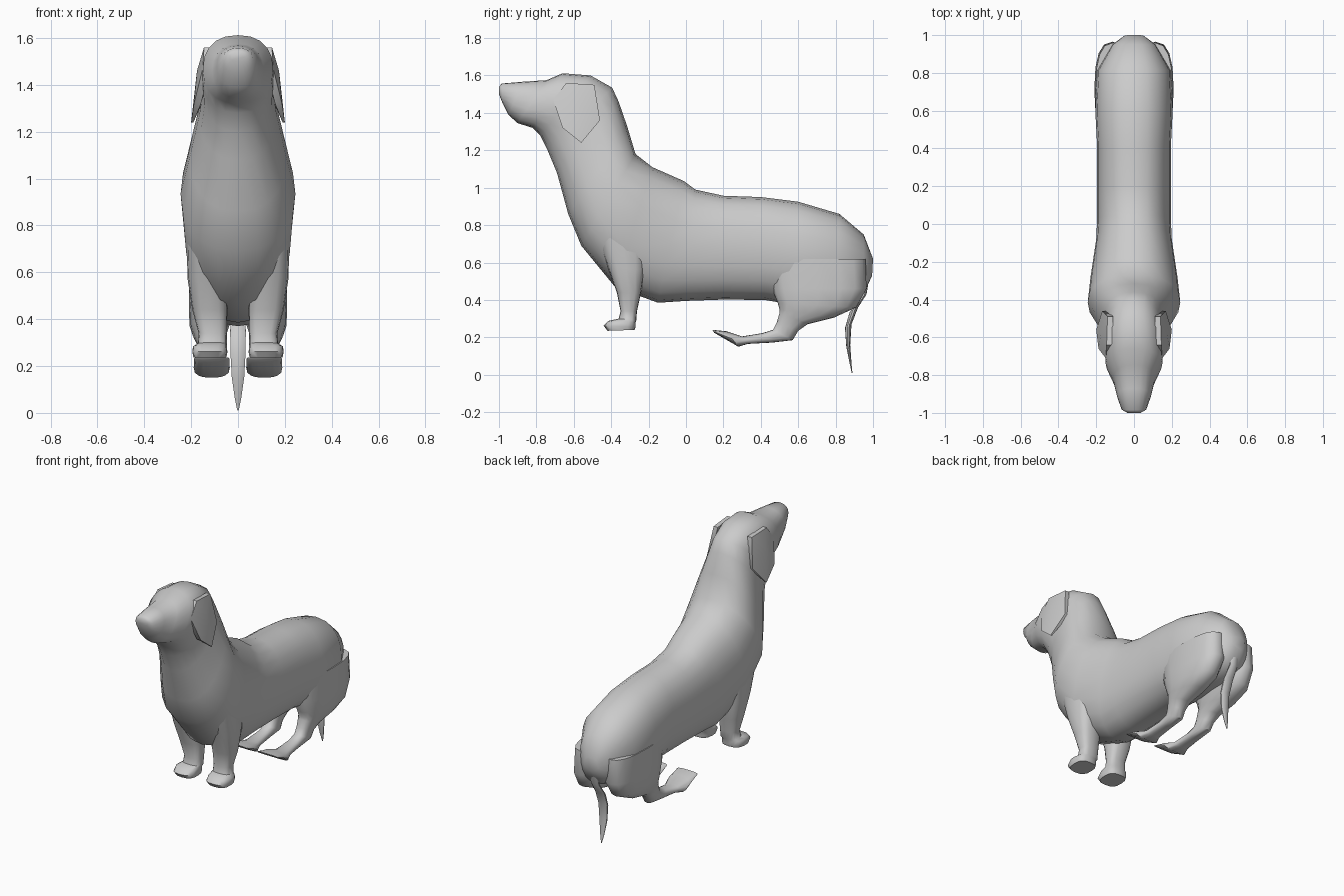
import bpy, bmesh, math


def finish(name, bm, mirrored, angle):
    bmesh.ops.recalc_face_normals(bm, faces=bm.faces)
    mesh = bpy.data.meshes.new(name)
    bm.to_mesh(mesh)
    bm.free()
    ob = bpy.data.objects.new(name, mesh)
    bpy.context.collection.objects.link(ob)
    bpy.ops.object.select_all(action='DESELECT')
    ob.select_set(True)
    bpy.context.view_layer.objects.active = ob
    bpy.ops.object.shade_smooth_by_angle(angle=math.radians(angle))
    if mirrored:
        ob.modifiers.new("Mirror", 'MIRROR')
    return ob


def power(v, n):
    return math.copysign(abs(v) ** (2 / n), v)


def loft(name, sections, n=2.2, sides=16, mirrored=False, angle=50):
    """Each section: y,z of one profile edge, y,z of the other, centre x, half width."""
    bm = bmesh.new()
    rings = []
    for ya, za, yb, zb, cx, w in sections:
        ring = []
        for i in range(sides):
            a = 2 * math.pi * i / sides
            c, s = power(math.cos(a), n), power(math.sin(a), n)
            ring.append(bm.verts.new((cx + w * s,
                                      (ya + yb) / 2 + (ya - yb) / 2 * c,
                                      (za + zb) / 2 + (za - zb) / 2 * c)))
        rings.append(ring)
    for r, q in zip(rings, rings[1:]):
        for i in range(sides):
            j = (i + 1) % sides
            bm.faces.new((r[i], r[j], q[j], q[i]))
    bm.faces.new(rings[0])
    bm.faces.new(rings[-1])
    return finish(name, bm, mirrored, angle)


# Body, neck and head: one skin from rump to nose
loft("body", [
    (1.00, .62, .995, .53, 0, .05),
    (.95, .75, .95, .43, 0, .115),
    (.82, .86, .80, .38, 0, .195),
    (.60, .925, .60, .37, 0, .205),
    (.40, .95, .42, .40, 0, .195),
    (.20, .957, .20, .402, 0, .195),
    (.05, .99, .00, .395, 0, .195),
    (-.01, 1.035, -.15, .385, 0, .20),
    (-.18, 1.11, -.38, .47, 0, .23),
    (-.27, 1.18, -.56, .69, 0, .245),
    (-.315, 1.33, -.63, .86, 0, .205),
    (-.36, 1.46, -.69, 1.08, 0, .165),
    (-.395, 1.535, -.74, 1.20, 0, .15),
    (-.51, 1.60, -.78, 1.28, 0, .155),
    (-.66, 1.612, -.82, 1.32, 0, .15),
    (-.745, 1.575, -.90, 1.345, 0, .11),
    (-.87, 1.567, -.95, 1.39, 0, .09),
    (-.985, 1.557, -.98, 1.45, 0, .065),
    (-1.0, 1.54, -1.0, 1.50, 0, .035),
], n=2.3, sides=20)

# Front legs with flat paws
loft("front_leg", [
    (-.48, .75, -.20, .75, .13, .09),
    (-.42, .58, -.22, .56, .13, .085),
    (-.37, .44, -.24, .44, .12, .075),
    (-.35, .34, -.262, .34, .108, .06),
    (-.36, .30, -.266, .29, .11, .062),
    (-.415, .288, -.27, .28, .12, .072),
    (-.44, .262, -.27, .255, .12, .075),
    (-.42, .235, -.275, .24, .12, .07),
], n=2.8, mirrored=True)

# Hind legs: thigh, folded shank and long foot
loft("hind_leg", [
    (.44, .62, .96, .62, .11, .095),
    (.46, .46, .965, .46, .115, .095),
    (.49, .385, .91, .36, .122, .085),
    (.50, .35, .79, .305, .122, .07),
    (.50, .33, .65, .27, .12, .055),
    (.485, .28, .60, .235, .115, .045),
    (.465, .24, .57, .185, .112, .043),
    (.41, .223, .46, .172, .112, .04),
    (.30, .205, .33, .165, .112, .05),
    (.215, .233, .28, .15, .112, .077),
    (.14, .24, .15, .225, .112, .075),
], n=2.5, mirrored=True)

# Tail
loft("tail", [
    (.96, .60, .99, .58, 0, .02),
    (.935, .42, .965, .43, 0, .03),
    (.875, .335, .92, .36, 0, .035),
    (.85, .25, .885, .27, 0, .034),
    (.857, .15, .878, .16, 0, .028),
    (.875, .06, .885, .06, 0, .014),
    (.886, .01, .89, .01, 0, .003),
], n=2, sides=10)

# Ears: thin hanging flaps
outline = [(.145, -.64, 1.56), (.15, -.71, 1.47), (.188, -.66, 1.32),
           (.20, -.56, 1.24), (.168, -.46, 1.36), (.14, -.49, 1.55)]
bm = bmesh.new()
outer = [bm.verts.new(p) for p in outline]
inner = [bm.verts.new((x - .03, y, z)) for x, y, z in outline]
inner[3].co.x = .19
bulge = bm.verts.new((.175, -.58, 1.46))
back = bm.verts.new((.12, -.58, 1.44))
for i in range(6):
    j = (i + 1) % 6
    bm.faces.new((outer[i], outer[j], bulge))
    bm.faces.new((inner[j], inner[i], back))
    bm.faces.new((outer[j], outer[i], inner[i], inner[j]))
finish("ear", bm, True, 50)
